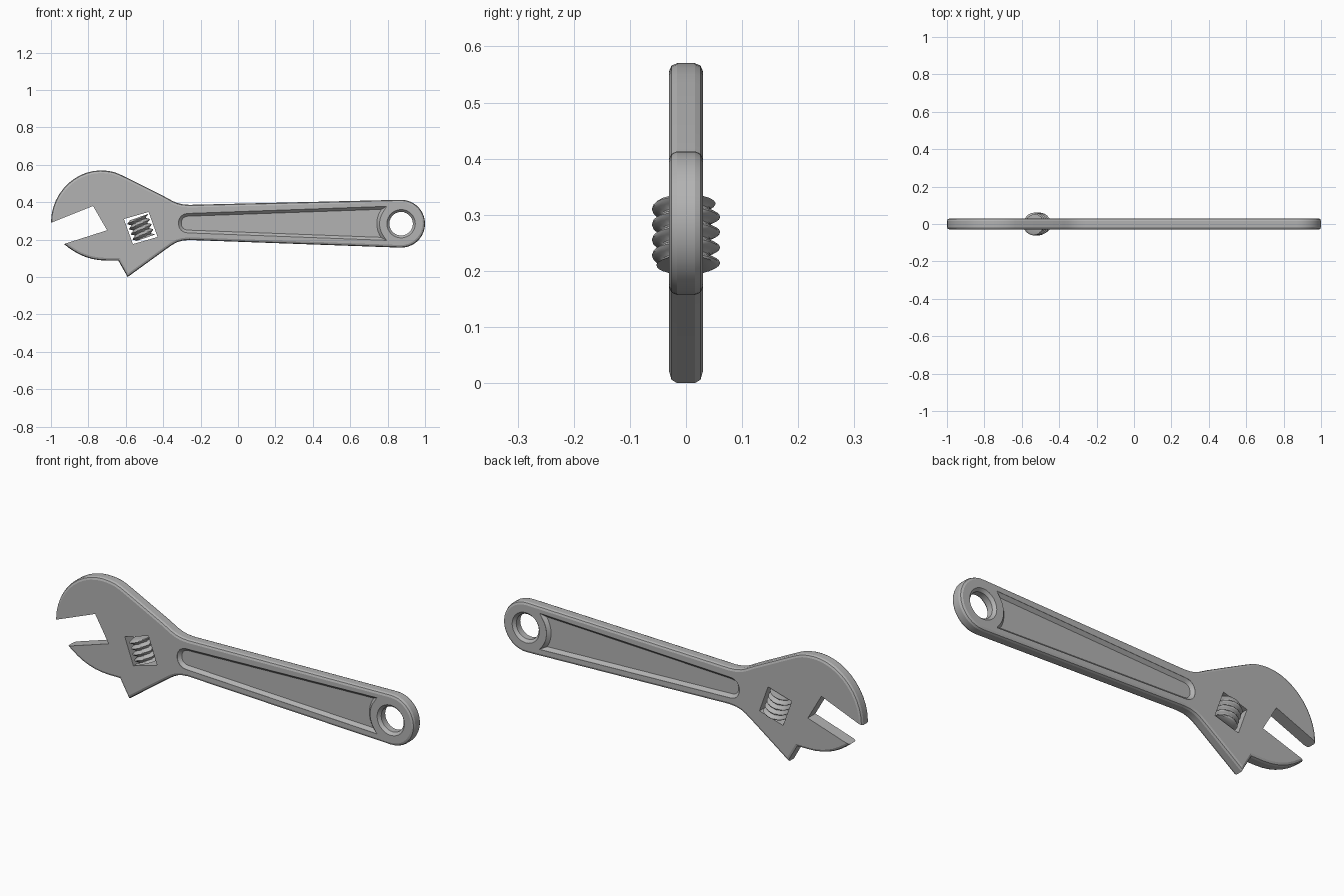
import bpy, bmesh
from math import sin, cos, pi, tau
from mathutils import Vector, Matrix
from mathutils.geometry import interpolate_bezier

cube = bpy.data.objects.get("Cube")
if cube:
    bpy.data.objects.remove(cube, do_unlink=True)

steel = bpy.data.materials.new("brushed steel grey")
steel.use_nodes = True
GREY = (0.45, 0.45, 0.45, 1)
steel.diffuse_color = GREY
steel.node_tree.nodes["Principled BSDF"].inputs["Base Color"].default_value = GREY

HALF = 0.03
HUB = (0.872, 0.285)


def finish(name, bm):
    bmesh.ops.recalc_face_normals(bm, faces=bm.faces)
    mesh = bpy.data.meshes.new(name)
    bm.to_mesh(mesh)
    bm.free()
    mesh.materials.append(steel)
    ob = bpy.data.objects.new(name, mesh)
    bpy.context.collection.objects.link(ob)
    return ob


def prism(name, pts, y0, y1, bevel=0, ends=(), segments=1):
    """Extrude an x-z outline along y, bevelling the rims lying at the given ends."""
    bm = bmesh.new()
    face = bm.faces.new([bm.verts.new((x, y0, z)) for x, z in pts])
    ext = bmesh.ops.extrude_face_region(bm, geom=[face], use_keep_orig=True)
    moved = [g for g in ext["geom"] if isinstance(g, bmesh.types.BMVert)]
    bmesh.ops.translate(bm, verts=moved, vec=(0, y1 - y0, 0))
    bmesh.ops.recalc_face_normals(bm, faces=bm.faces)
    if bevel:
        rims = [e for e in bm.edges
                if any(all(abs(v.co.y - y) < 1e-5 for v in e.verts) for y in ends)]
        bmesh.ops.bevel(bm, geom=rims, offset=bevel, segments=segments,
                        profile=0.5, affect='EDGES')
    return finish(name, bm)


def arc(centre, r, a0, a1, n):
    return [(centre[0] + r * cos(a0 + (a1 - a0) * i / n),
             centre[1] + r * sin(a0 + (a1 - a0) * i / n)) for i in range(n + 1)]


def curve(a, b, c, d, n):
    return [tuple(p) for p in interpolate_bezier(*(Vector(q) for q in (a, b, c, d)), n)]


def cut(target, cutter):
    cutter.hide_render = True
    mod = target.modifiers.new("cut", 'BOOLEAN')
    mod.operation, mod.solver, mod.object = 'DIFFERENCE', 'EXACT', cutter
    bpy.context.view_layer.objects.active = target
    bpy.ops.object.modifier_apply(modifier=mod.name)
    bpy.data.objects.remove(cutter, do_unlink=True)


# Body outline: upper jaw, neck, handle, rounded end, neck, lower jaw
outline = curve((-1, .29), (-1, .45), (-.87, .57), (-.735, .57), 12)
outline += curve((-.70, .568), (-.66, .565), (-.64, .553), (-.60, .534), 4)
outline += curve((-.40, .434), (-.35, .408), (-.33, .387), (-.26, .386), 6)
outline += arc(HUB, 0.128, pi / 2 + .03, -pi / 2 - .03, 18)
outline += curve((-.26, .198), (-.33, .197), (-.35, .172), (-.40, .138), 6)
outline += [(-.59, 0), (-.64, .088)]
outline += curve((-.70, .088), (-.80, .088), (-.87, .125), (-.935, .18), 8)
body = prism("wrench_body", outline, -HALF, HALF, 0.014, (-HALF, HALF), 2)

# Jaw opening
cut(body, prism("mouth_cutter", [(-1.1, .25), (-1, .29), (-.775, .38), (-.70, .25),
                                 (-.935, .175), (-1.1, .12)], -.1, .1))

# Window for the adjusting screw
cut(body, prism("window_cutter", [(-.61, .31), (-.478, .348), (-.43, .214), (-.562, .176)],
                -.1, .1))

# Handle recess on both sides, ending in an arc around the hanging hole
slot = curve((-.27, .34), (-.335, .338), (-.335, .238), (-.27, .236), 10)
slot += [(.795, .196)]
slot += arc(HUB, 0.115, 1.2 * pi, 0.8 * pi, 10)
slot += [(.795, .378)]
for side in (-1, 1):
    cut(body, prism("recess_cutter", slot, side * .014, side * .08,
                    0.015, (side * .014,)))

# Hanging hole with a chamfered rim on both sides
bm = bmesh.new()
rings = [[bm.verts.new((x, y, z)) for x, z in arc(HUB, r, 0, tau, 28)[:-1]]
         for y, r in ((-.045, .09), (-.016, .063), (.016, .063), (.045, .09))]
for a, b in zip(rings, rings[1:]):
    for i in range(28):
        j = (i + 1) % 28
        bm.faces.new((a[i], a[j], b[j], b[i]))
bm.faces.new(rings[0])
bm.faces.new(rings[-1])
cut(body, finish("hole_cutter", bm))

# Adjusting screw: a helical thread wound round a tilted axis
SIDES, ROWS, TURNS, LENGTH = 24, 32, 4, 0.116
bm = bmesh.new()
rows = []
for k in range(ROWS + 1):
    row = []
    for i in range(SIDES):
        a = tau * i / SIDES
        wave = 0.5 + 0.5 * cos(tau * TURNS * k / ROWS - a)
        r = 0.043 + 0.018 * wave
        row.append(bm.verts.new((r * cos(a), r * sin(a), LENGTH * (k / ROWS - 0.5))))
    rows.append(row)
for a, b in zip(rows, rows[1:]):
    for i in range(SIDES):
        j = (i + 1) % SIDES
        bm.faces.new((a[i], a[j], b[j], b[i]))
bm.faces.new(rows[0])
bm.faces.new(rows[-1])
tilt = Matrix.Translation((-.52, 0, .262)) @ Matrix.Rotation(-.33, 4, 'Y')
bmesh.ops.transform(bm, matrix=tilt, verts=bm.verts)
screw = finish("adjusting_screw", bm)

# Soft shading with crisp edges
for ob, angle in ((body, 0.35), (screw, 0.7)):
    bpy.ops.object.select_all(action='DESELECT')
    ob.select_set(True)
    bpy.context.view_layer.objects.active = ob
    bpy.ops.object.shade_smooth_by_angle(angle=angle)
